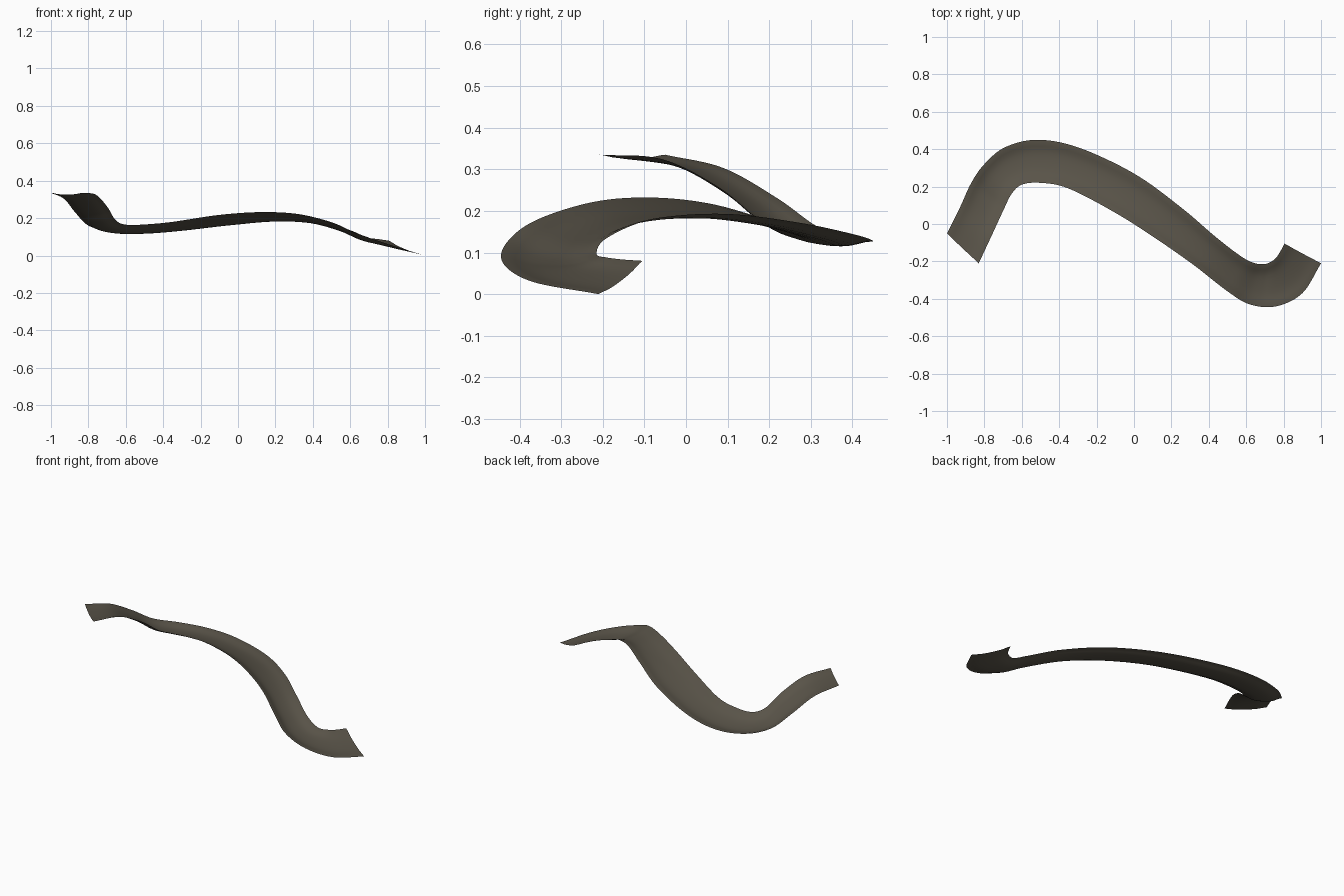
import bpy, bmesh
from mathutils import Vector

if "Cube" in bpy.data.objects:
    bpy.data.objects.remove(bpy.data.objects["Cube"])

# Rail pairs along the chute: (outer/left rim), (inner/right rim)
STATIONS = [
    ((-1.00, -.05, .335), (-.83, -.21, .335)),
    ((-.93, .09, .303), (-.76, -.06, .325)),
    ((-.87, .22, .230), (-.70, .07, .262)),
    ((-.80, .32, .160), (-.655, .16, .190)),
    ((-.69, .41, .132), (-.60, .21, .165)),
    ((-.52, .45, .127), (-.50, .22, .166)),
    ((-.30, .41, .142), (-.35, .19, .180)),
    ((.00, .27, .172), (-.10, .06, .217)),
    ((.25, .09, .193), (.12, -.08, .232)),
    ((.45, -.08, .180), (.32, -.22, .222)),
    ((.60, -.19, .135), (.50, -.36, .178)),
    ((.69, -.215, .097), (.62, -.43, .125)),
    ((.75, -.19, .088), (.76, -.44, .075)),
    ((.78, -.15, .083), (.90, -.37, .030)),
    ((.805, -.105, .08), (1.00, -.21, .000)),
]
# Half cross-section: (fraction across, depth below the rim line)
HALF = [(0, 0), (.07, .004), (.14, .011), (.21, .018), (.30, .023), (.40, .0255), (.5, .026)]
PROFILE = HALF + [(1 - t, d) for t, d in reversed(HALF[:-1])]
STEPS = 8


def spline(points):
    """Smooth Catmull-Rom curve through the points."""
    p = [Vector(q) for q in points]
    p = [2 * p[0] - p[1]] + p + [2 * p[-1] - p[-2]]
    out = []
    for i in range(1, len(p) - 2):
        a, b, c, d = p[i - 1:i + 3]
        for k in range(STEPS):
            t = k / STEPS
            out.append(.5 * (2 * b + (c - a) * t + (2 * a - 5 * b + 4 * c - d) * t * t
                             + (3 * b - a - 3 * c + d) * t ** 3))
    return out + [p[-2]]


# Chute sheet: sweep the trough profile between the two rims
left = spline([s[0] for s in STATIONS])
right = spline([s[1] for s in STATIONS])
n = len(left)
bm = bmesh.new()
rows = []
for i in range(n):
    a, b = left[i], right[i]
    lo, hi = max(i - 1, 0), min(i + 1, n - 1)
    along = (left[hi] + right[hi]) - (left[lo] + right[lo])
    up = (b - a).cross(along).normalized()
    if up.z < 0:
        up = -up
    # the trough gets shallower at both open ends
    u = min(i, n - 1 - i) / (2.5 * STEPS)
    depth = .35 + .65 * min(u, 1)
    rows.append([bm.verts.new(a.lerp(b, t) - up * d * depth) for t, d in PROFILE])
for r0, r1 in zip(rows, rows[1:]):
    for j in range(len(PROFILE) - 1):
        bm.faces.new((r0[j], r0[j + 1], r1[j + 1], r1[j])).smooth = True
for f in bm.faces:
    f.normal_update()
    if f.normal.z < 0:
        f.normal_flip()

# Rest the model exactly on the ground
low = min(v.co.z for v in bm.verts)
for v in bm.verts:
    v.co.z -= low

mesh = bpy.data.meshes.new("chute")
bm.to_mesh(mesh)
bm.free()
chute = bpy.data.objects.new("chute", mesh)
bpy.context.collection.objects.link(chute)

mat = bpy.data.materials.new("dark olive grey")
mat.diffuse_color = (.10, .088, .066, 1)
mat.use_nodes = True
mat.node_tree.nodes["Principled BSDF"].inputs["Base Color"].default_value = mat.diffuse_color
mesh.materials.append(mat)
